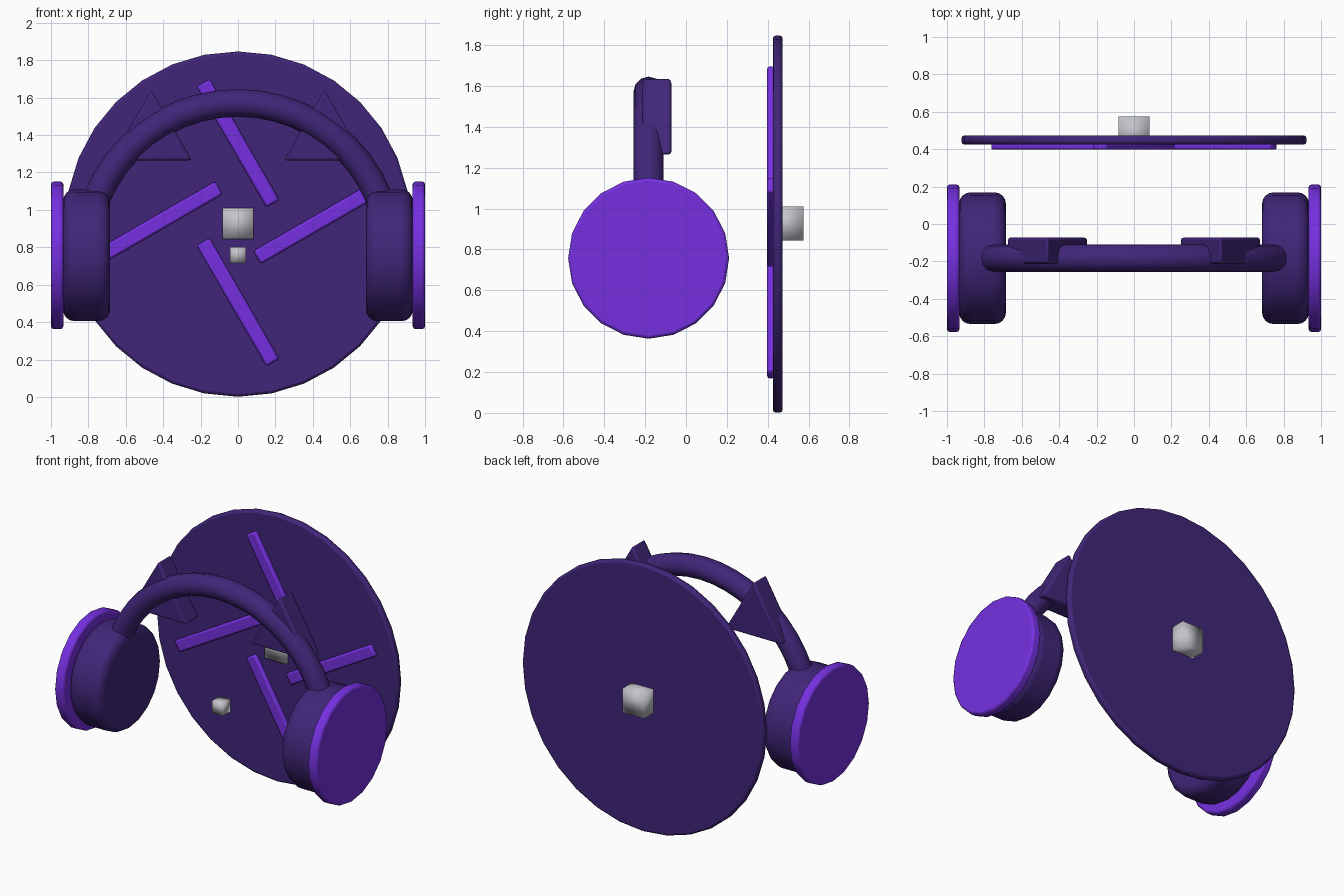
import bpy
import bmesh
from math import pi, radians, cos, sin
from mathutils import Matrix

cube = bpy.data.objects.get("Cube")
if cube:
    bpy.data.objects.remove(cube, do_unlink=True)


def make_material(name, rgb):
    mat = bpy.data.materials.new(name)
    mat.use_nodes = True
    color = (*rgb, 1)
    mat.diffuse_color = color
    mat.node_tree.nodes["Principled BSDF"].inputs["Base Color"].default_value = color
    return mat


DARK = make_material("dark purple", (0.052, 0.019, 0.19))
BRIGHT = make_material("bright violet", (0.18, 0.03, 0.75))
GREY = make_material("light grey", (0.55, 0.55, 0.6))

HEAD_Y, HEAD_Z = -0.183, 0.757    # centre of the headphones
DISC_Z = 0.924                    # centre of the back disc


def finish(name, bm, mat, loc, bevel=0, segments=2, angle=40):
    """Turn a bmesh into a placed, bevelled and shaded object."""
    bmesh.ops.recalc_face_normals(bm, faces=bm.faces)
    mesh = bpy.data.meshes.new(name)
    bm.to_mesh(mesh)
    bm.free()
    mesh.materials.append(mat)
    obj = bpy.data.objects.new(name, mesh)
    obj.location = loc
    bpy.context.collection.objects.link(obj)
    if bevel:
        mod = obj.modifiers.new("soft edges", "BEVEL")
        mod.width = bevel
        mod.segments = segments
        mod.limit_method = "ANGLE"
        mod.angle_limit = radians(35)
    bpy.ops.object.select_all(action="DESELECT")
    obj.select_set(True)
    bpy.context.view_layer.objects.active = obj
    bpy.ops.object.shade_smooth_by_angle(angle=radians(angle))
    return obj


def cylinder(name, mat, loc, radius, depth, axis, sides, **kw):
    bm = bmesh.new()
    turn = Matrix.Rotation(pi / 2, 4, axis)
    bmesh.ops.create_cone(bm, cap_ends=True, segments=sides, radius1=radius,
                          radius2=radius, depth=depth, matrix=turn)
    return finish(name, bm, mat, loc, **kw)


def box(name, mat, loc, size, tilt=0, **kw):
    bm = bmesh.new()
    shape = Matrix.Rotation(tilt, 4, "Y") @ Matrix.Diagonal((*size, 1))
    bmesh.ops.create_cube(bm, size=1, matrix=shape)
    return finish(name, bm, mat, loc, **kw)


# Back disc with four pinwheel bars on its front
cylinder("back_disc", DARK, (0, 0.449, DISC_Z), 0.923, 0.048, "X", 32, bevel=0.015)
for i, place in enumerate(("top", "right", "bottom", "left")):
    around = i * pi / 2
    box(f"{place}_bar", BRIGHT,
        (0.425 * sin(around), 0.415, 0.932 + 0.425 * cos(around)),
        (0.745, 0.036, 0.08), pi / 3 + around, bevel=0.012)

# Small grey blocks, soft shaded
box("disc_block", GREY, (0, 0.492, DISC_Z + 0.002), (0.166, 0.166, 0.166), angle=180)
box("centre_block", GREY, (0, HEAD_Y, 0.759), (0.084, 0.084, 0.084), angle=180)

# Headband: a round section swept over half a circle
bm = bmesh.new()
bmesh.ops.create_circle(bm, segments=12, radius=0.074,
                        matrix=Matrix.Translation((0.815, 0, 0)))
bmesh.ops.spin(bm, geom=bm.verts[:] + bm.edges[:], cent=(0, 0, 0),
               axis=(0, -1, 0), angle=pi, steps=24)
bmesh.ops.holes_fill(bm, edges=[e for e in bm.edges if e.is_boundary], sides=0)
finish("headband", bm, DARK, (0, HEAD_Y, HEAD_Z))

# Ear cups, outer caps and pointed ears on both sides
for side, s in (("left", 1), ("right", -1)):
    cylinder(f"{side}_ear_cup", DARK, (s * 0.81, HEAD_Y, HEAD_Z),
             0.352, 0.25, "Y", 20, bevel=0.06, segments=4)
    cylinder(f"{side}_cup_cap", BRIGHT, (s * 0.967, HEAD_Y, HEAD_Z),
             0.394, 0.066, "Y", 20, bevel=0.014)
    cylinder(f"{side}_pointed_ear", DARK, (s * 0.463, -0.142, 1.39),
             0.25, 0.142, "X", 3, bevel=0.014)
